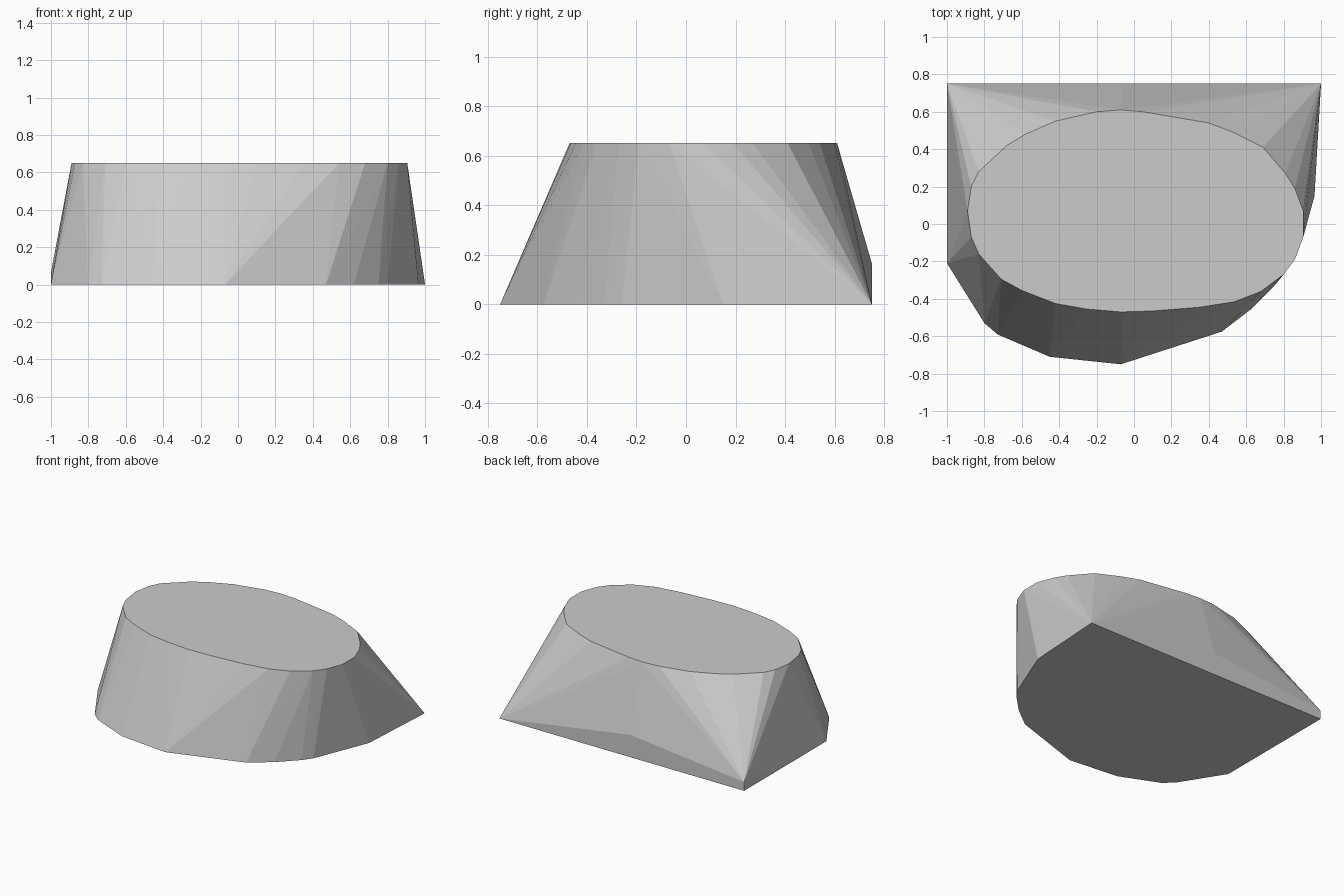
import bpy, bmesh

HEIGHT = 0.65

# flat top outline, clockwise from the left
top = [(-0.89, 0.07), (-0.87, 0.20), (-0.83, 0.28), (-0.68, 0.42), (-0.58, 0.48),
       (-0.42, 0.55), (-0.20, 0.60), (-0.07, 0.61), (0.05, 0.60), (0.40, 0.54),
       (0.52, 0.495), (0.69, 0.41), (0.81, 0.27), (0.86, 0.19), (0.905, 0.07),
       (0.905, -0.07), (0.86, -0.19), (0.80, -0.27), (0.68, -0.36), (0.54, -0.415),
       (0.35, -0.445), (0.10, -0.465), (-0.07, -0.47), (-0.25, -0.455), (-0.42, -0.425),
       (-0.60, -0.355), (-0.71, -0.295), (-0.83, -0.16), (-0.87, -0.07)]

# base outline: square back corners, rounded front
base = [(-1, 0.75), (1, 0.75), (0.965, 0.15), (0.86, -0.09), (0.80, -0.26),
        (0.75, -0.33), (0.62, -0.46), (0.47, -0.575), (-0.07, -0.75),
        (-0.45, -0.71), (-0.73, -0.59), (-0.80, -0.53), (-1, -0.21)]

# raised points on the low upright back wall
back = [(-1, 0.75, 0.065), (-0.07, 0.75, 0.165)]

# wrap all outlines in one faceted skin
points = [(x, y, HEIGHT) for x, y in top] + [(x, y, 0) for x, y in base] + back
bm = bmesh.new()
for p in points:
    bm.verts.new(p)
hull = bmesh.ops.convex_hull(bm, input=bm.verts[:])
loose = [v for v in bm.verts if not v.link_faces]
bmesh.ops.delete(bm, geom=loose, context='VERTS')
bmesh.ops.dissolve_limit(bm, angle_limit=0.003, verts=bm.verts[:], edges=bm.edges[:])
bmesh.ops.recalc_face_normals(bm, faces=bm.faces[:])

mesh = bpy.data.meshes.new("tapered_block")
bm.to_mesh(mesh)
bm.free()

grey = bpy.data.materials.new("light grey")
grey.diffuse_color = (0.6, 0.6, 0.6, 1)
mesh.materials.append(grey)
block = bpy.data.objects.new("tapered_block", mesh)
bpy.context.collection.objects.link(block)
